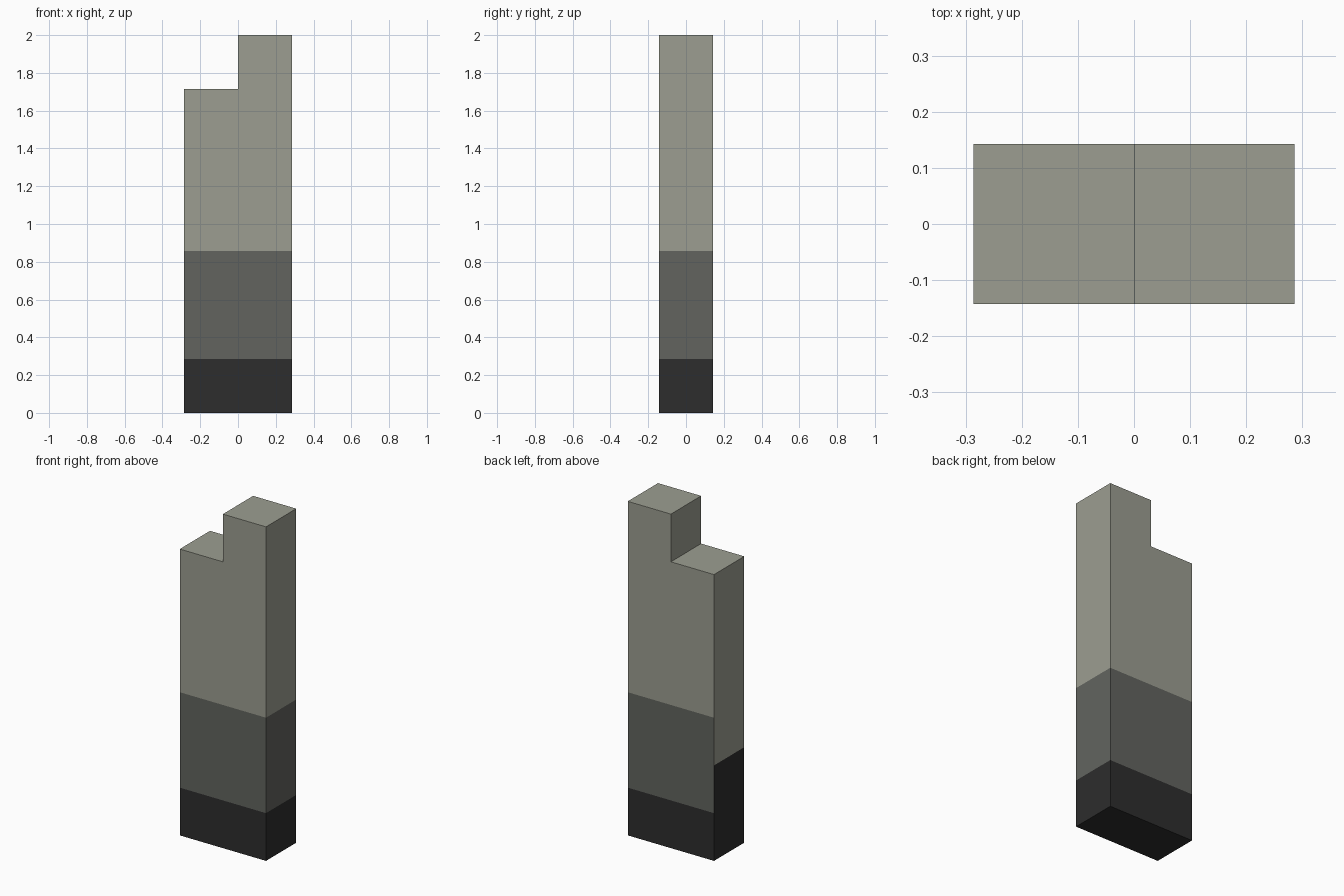
import bpy, bmesh

if "Cube" in bpy.data.objects:
    bpy.data.objects.remove(bpy.data.objects["Cube"])

U = 2 / 7  # block unit

def material(name, rgb):
    m = bpy.data.materials.new(name)
    lin = [(c / 255 / 12.92) if c < 10 else ((c / 255 + 0.055) / 1.055) ** 2.4 for c in rgb]
    m.diffuse_color = (*lin, 1)
    m.use_nodes = True
    m.node_tree.nodes["Principled BSDF"].inputs["Base Color"].default_value = m.diffuse_color
    return m

# Stepped outline, extruded front to back
profile = [(-1, 0), (1, 0), (1, 7), (0, 7), (0, 6), (-1, 6)]
bm = bmesh.new()
face = bm.faces.new([bm.verts.new((x * U, -U / 2, z * U)) for x, z in profile])
ext = bmesh.ops.extrude_face_region(bm, geom=[face])
bmesh.ops.translate(bm, vec=(0, U, 0),
                    verts=[g for g in ext["geom"] if isinstance(g, bmesh.types.BMVert)])

# Cut colour bands, plus a vertical cut to keep faces convex
cuts = [((0, 0, h * U), (0, 0, 1)) for h in (1, 2, 3)] + [((0, 0, 0), (1, 0, 0))]
for co, no in cuts:
    bmesh.ops.bisect_plane(bm, geom=bm.verts[:] + bm.edges[:] + bm.faces[:],
                           plane_co=co, plane_no=no, dist=1e-5)
bmesh.ops.recalc_face_normals(bm, faces=bm.faces)

# Colours by height; the left side has only a taller dark band
for f in bm.faces:
    c = f.calc_center_median()
    z = c.z / U
    if c.x < -0.99 * U:
        f.material_index = 0 if z < 2 else 2
    else:
        f.material_index = 0 if z < 1 else 1 if z < 3 else 2

mesh = bpy.data.meshes.new("stepped_pillar")
bm.to_mesh(mesh)
bm.free()
for name, rgb in (("charcoal", (45, 45, 45)), ("dark grey", (98, 100, 95)),
                  ("pale stone", (156, 158, 145))):
    mesh.materials.append(material(name, rgb))
bpy.context.collection.objects.link(bpy.data.objects.new("stepped_pillar", mesh))
